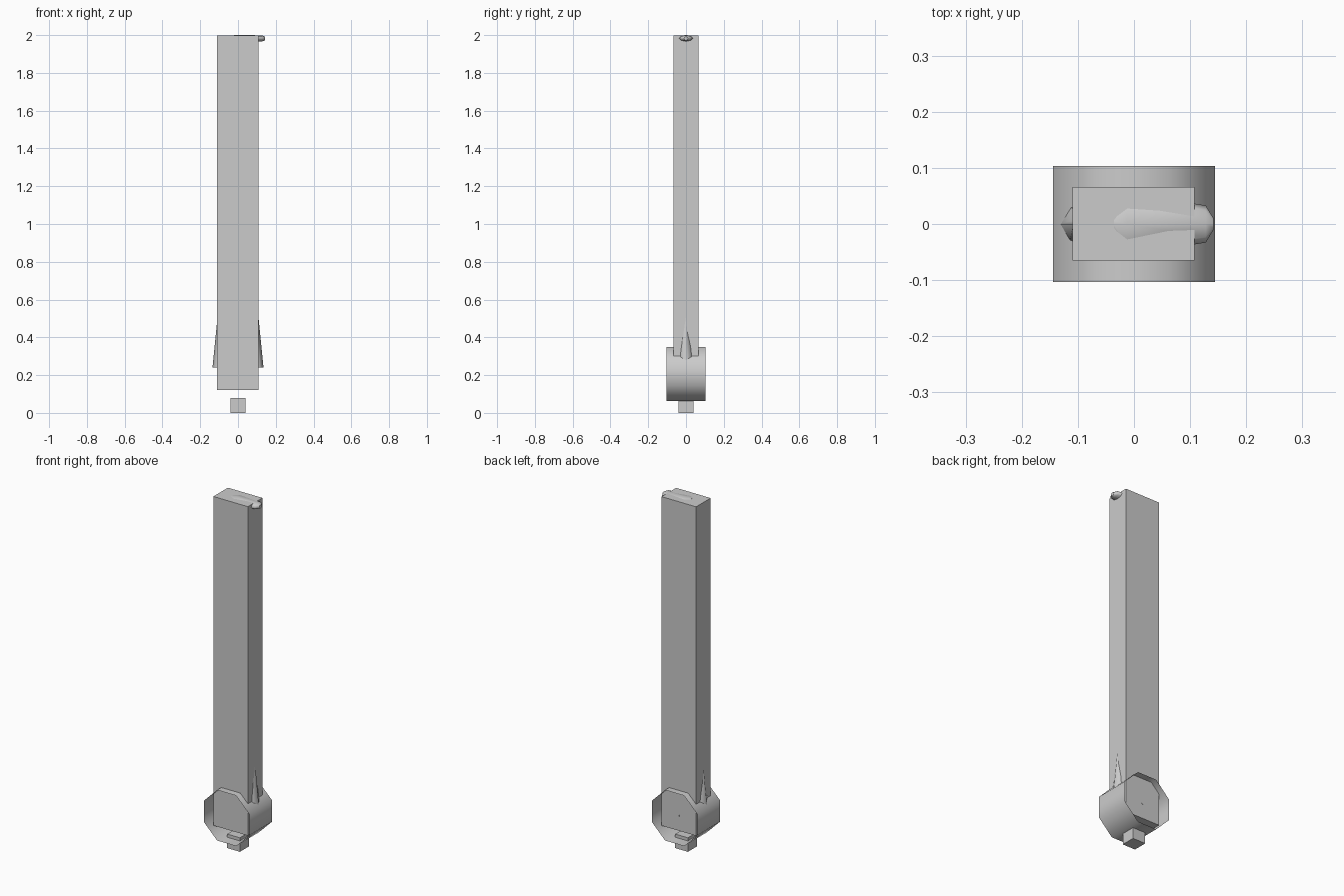
import bpy, bmesh, math
from mathutils import Vector

if "Cube" in bpy.data.objects:
    bpy.data.objects.remove(bpy.data.objects["Cube"])


def make(name, rings, cap=True, smooth=False):
    """Skin a list of equal-length point rings into one object."""
    bm = bmesh.new()
    vs = [[bm.verts.new(p) for p in r] for r in rings]
    n = len(rings[0])
    for a, b in zip(vs, vs[1:]):
        for i in range(n):
            j = (i + 1) % n
            bm.faces.new((a[i], a[j], b[j], b[i]))
    if cap:
        bm.faces.new(vs[0][::-1])
        bm.faces.new(vs[-1])
    bmesh.ops.recalc_face_normals(bm, faces=bm.faces)
    me = bpy.data.meshes.new(name)
    bm.to_mesh(me)
    bm.free()
    ob = bpy.data.objects.new(name, me)
    bpy.context.collection.objects.link(ob)
    if smooth:
        for p in me.polygons:
            p.use_smooth = len(p.vertices) == 4
    return ob


def ring(centre, u, v, n=8, phase=0.0):
    c, u, v = Vector(centre), Vector(u), Vector(v)
    angles = [2 * math.pi * i / n + phase for i in range(n)]
    return [c + u * math.cos(a) + v * math.sin(a) for a in angles]


def box(name, x0, x1, y0, y1, z0, z1):
    return make(name, [[(x0, y0, z), (x1, y0, z), (x1, y1, z), (x0, y1, z)]
                       for z in (z0, z1)])


# Tall shaft and small foot block
box("shaft", -0.11, 0.108, -0.065, 0.066, 0.12, 1.997)
box("foot_block", -0.04, 0.04, -0.04, 0.04, 0.0, 0.08)

# Open-ended octagonal sleeve around the bottom of the shaft
r = 0.144 / math.cos(math.pi / 8)
make("sleeve", [ring((0, y, 0.206), (r, 0, 0), (0, 0, r), 8, math.pi / 8)
                for y in (-0.103, 0.103)], cap=False, smooth=True)

# Tiny axle end on the back of the shaft
make("axle_pin", [ring((0, y, 0.206), (0.005, 0, 0), (0, 0, 0.005))
                  for y in (0.0, 0.068)])

# Tapering side fins, sunk into the shaft
for side, label in ((-1, "left"), (1, "right")):
    make("fin_" + label,
         [ring((side * 0.07, 0, 0.24), (side * 0.065, 0, 0), (0, 0.05, 0)),
          ring((side * 0.07, 0, 0.51), (side * 0.038, 0, 0), (0, 0.012, 0))],
         smooth=True)

# Flattened tapered latch lying in the top of the shaft: x, z, half width, half height
latch = [(-0.036, 1.996, 0.008, 0.002), (-0.012, 1.985, 0.057, 0.015),
         (0.128, 1.983, 0.033, 0.016), (0.142, 1.982, 0.010, 0.010)]
make("latch", [ring((x, 0, z), (0, w, 0), (0, 0, h)) for x, z, w, h in latch],
     smooth=True)
